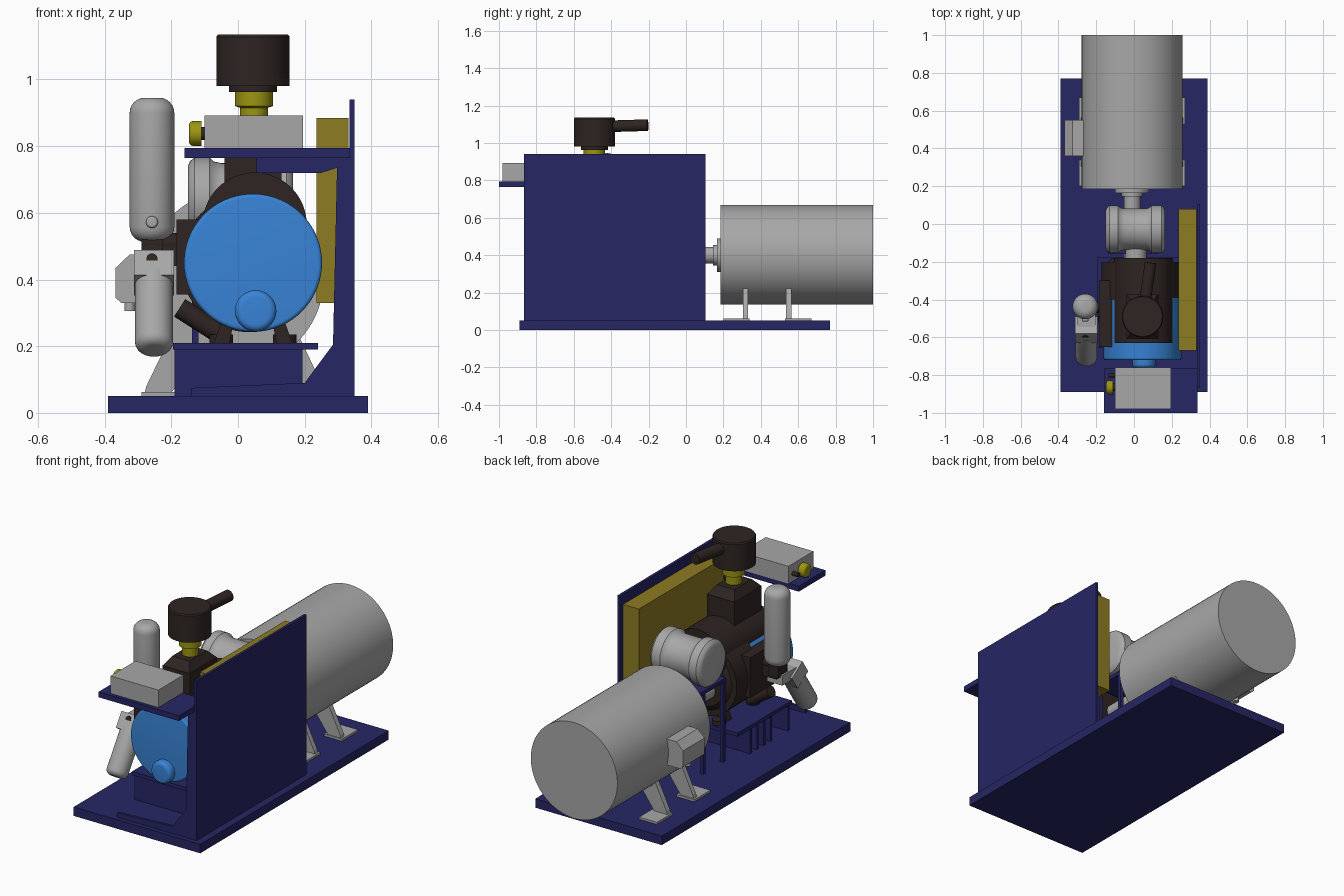
import bpy, bmesh, math
from mathutils import Vector

if "Cube" in bpy.data.objects:
    bpy.data.objects.remove(bpy.data.objects["Cube"])


def mat(name, r, g, b):
    m = bpy.data.materials.new(name)
    m.diffuse_color = (r, g, b, 1)
    m.use_nodes = True
    m.node_tree.nodes["Principled BSDF"].inputs["Base Color"].default_value = m.diffuse_color
    return m


GREY = mat("light_grey", 0.39, 0.39, 0.39)
NAVY = mat("navy", 0.019, 0.019, 0.13)
DARK = mat("dark_brown", 0.027, 0.018, 0.016)
OCHRE = mat("ochre", 0.27, 0.20, 0.016)
YELLOW = mat("olive_yellow", 0.33, 0.30, 0.006)
BLUE = mat("bright_blue", 0.04, 0.23, 0.68)


def finish(name, bm, m, smooth=False):
    bmesh.ops.recalc_face_normals(bm, faces=bm.faces)
    if smooth:
        for f in bm.faces:
            f.smooth = True
        for e in bm.edges:
            if len(e.link_faces) == 2 and e.calc_face_angle(0) > math.radians(35):
                e.smooth = False
    me = bpy.data.meshes.new(name)
    bm.to_mesh(me)
    bm.free()
    me.materials.append(m)
    ob = bpy.data.objects.new(name, me)
    bpy.context.collection.objects.link(ob)
    return ob


def box(name, m, x0, x1, y0, y1, z0, z1):
    bm = bmesh.new()
    bmesh.ops.create_cube(bm, size=1)
    for v in bm.verts:
        v.co = ((x0 + x1) / 2 + v.co.x * (x1 - x0),
                (y0 + y1) / 2 + v.co.y * (y1 - y0),
                (z0 + z1) / 2 + v.co.z * (z1 - z0))
    return finish(name, bm, m)


def prism(name, m, pts, y0, y1):
    """Extrude an x-z outline from y0 to y1."""
    bm = bmesh.new()
    f = bm.faces.new([bm.verts.new((x, y0, z)) for x, z in pts])
    new = bmesh.ops.extrude_face_region(bm, geom=[f])["geom"]
    bmesh.ops.translate(bm, vec=(0, y1 - y0, 0),
                        verts=[v for v in new if isinstance(v, bmesh.types.BMVert)])
    return finish(name, bm, m)


def lathe(name, m, origin, axis, profile, n=48):
    """Spin (distance, radius) pairs about an axis, capped at both ends."""
    q = Vector((0, 0, 1)).rotation_difference(Vector(axis).normalized())
    o = Vector(origin)
    bm = bmesh.new()
    rings = []
    for t, r in profile:
        rings.append([bm.verts.new(o + q @ Vector((r * math.cos(2 * math.pi * i / n),
                                                   r * math.sin(2 * math.pi * i / n), t)))
                      for i in range(n)])
    for a, b in zip(rings, rings[1:]):
        for i in range(n):
            j = (i + 1) % n
            bm.faces.new((a[i], a[j], b[j], b[i]))
    bm.faces.new(rings[0][::-1])
    bm.faces.new(rings[-1])
    return finish(name, bm, m, True)


def rod(name, m, a, b, r, n=32):
    d = Vector(b) - Vector(a)
    return lathe(name, m, a, d, [(0, r), (d.length, r)], n)


def rounded(length, r, e, both=True):
    """Profile of a cylinder with rounded ends of edge radius e."""
    arc = [(e - e * math.cos(a), r - e + e * math.sin(a))
           for a in [math.pi / 2 * k / 6 for k in range(7)]]
    end = [(length - t, q) for t, q in reversed(arc)]
    return (arc if both else [(0, r)]) + end


# base, side panel and its frame
box("base_plate", NAVY, -0.39, 0.39, -0.89, 0.77, 0, 0.05)
box("side_panel", NAVY, 0.335, 0.35, -0.865, 0.105, 0.05, 0.94)
prism("panel_frame", NAVY, [(-0.14, 0.05), (-0.14, 0.075), (0.2, 0.09), (0.285, 0.205),
      (0.297, 0.735), (0.25, 0.72), (0.055, 0.72), (0.055, 0.765), (0.336, 0.765),
      (0.336, 0.05)], -0.865, -0.85)
box("cooler", OCHRE, 0.235, 0.332, -0.67, 0.08, 0.33, 0.885)

# control shelf with box and stop button
box("control_shelf", NAVY, -0.16, 0.336, -1.0, -0.765, 0.765, 0.795)
box("control_box", GREY, -0.10, 0.195, -0.98, -0.76, 0.795, 0.892)
rod("button_stem", DARK, (-0.10, -0.865, 0.838), (-0.125, -0.865, 0.838), 0.02)
lathe("stop_button", YELLOW, (-0.11, -0.865, 0.838), (-1, 0, 0), rounded(0.037, 0.037, 0.012, False))
rod("switch", DARK, (-0.10, -0.80, 0.838), (-0.135, -0.80, 0.838), 0.012, 20)

# motor with hub and terminal box
lathe("motor", GREY, (-0.01, 0.185, 0.402), (0, 1, 0), [(0, 0.267), (0.815, 0.267)], 72)
lathe("motor_hub", GREY, (-0.01, 0.145, 0.40), (0, 1, 0),
      [(0, 0.055), (0.02, 0.055), (0.02, 0.09), (0.045, 0.09)])
rod("coupling", GREY, (-0.01, -0.19, 0.40), (-0.01, 0.15, 0.40), 0.044)
prism("terminal_box", GREY, [(-0.2, 0.475), (-0.325, 0.475), (-0.367, 0.435), (-0.367, 0.345),
      (-0.35, 0.33), (-0.2, 0.33)], 0.36, 0.55)
rod("cable_gland", GREY, (-0.325, 0.45, 0.305), (-0.325, 0.45, 0.34), 0.016, 20)

# motor feet, mirrored about the motor axis
for s, side in ((-1, "left"), (1, "right")):
    for y0, y1, u0, u1, end in ((0.20, 0.34, 0.305, 0.332, "front"),
                                (0.53, 0.67, 0.535, 0.565, "back")):
        fx = sorted((-0.01 + s * 0.17, -0.01 + s * 0.28))
        box(f"motor_foot_{side}_{end}", GREY, fx[0], fx[1], y0, y1, 0.05, 0.062)
        prism(f"motor_leg_{side}_{end}", GREY,
              [(-0.01 + s * dx, z) for dx, z in
               ((0.27, 0.06), (0.265, 0.08), (0.195, 0.225), (0.11, 0.17), (0.19, 0.06))], u0, u1)

# compressor stand with ribs
box("stand_plate", NAVY, -0.195, 0.24, -0.655, -0.177, 0.19, 0.21)
box("stand_front", NAVY, -0.19, 0.193, -0.64, -0.625, 0.05, 0.19)
for i in range(4):
    y = -0.30 - 0.06 * i
    box(f"stand_rib_{i + 1}", NAVY, -0.19, 0.193, y - 0.008, y + 0.008, 0.05, 0.19)

# compressor housing, front drum and pads
CX = 0.045
lathe("front_drum", BLUE, (CX, -0.39, 0.45), (0, -1, 0), rounded(0.33, 0.207, 0.012, False), 72)
lathe("drum_boss", BLUE, (0.053, -0.70, 0.306), (0, -1, 0), rounded(0.062, 0.062, 0.02, False))
lathe("rear_housing", DARK, (0.035, -0.18, 0.45), (0, -1, 0),
      [(0, 0.15), (0.02, 0.175), (0.02, 0.208), (0.22, 0.208)], 64)
rod("upper_housing", DARK, (0.05, -0.18, 0.565), (0.05, -0.63, 0.565), 0.156, 64)
box("side_port", DARK, -0.185, -0.08, -0.65, -0.30, 0.355, 0.58)
rod("drain_pipe", DARK, (-0.175, -0.50, 0.315), (-0.05, -0.50, 0.235), 0.031)
for y in (-0.57, -0.27):
    for s in (-1, 1):
        x = CX + s * 0.095
        prism("housing_leg", DARK, [(x + s * 0.022, 0.21), (x - s * 0.025, 0.21),
              (x - s * 0.04, 0.29), (x - s * 0.005, 0.29)], y - 0.03, y + 0.03)
        rod("leg_pad", DARK, (x, y + 0.05, 0.21), (x, y + 0.05, 0.235), 0.035)

# intake: tapered neck, coupling and filter
box("intake_neck", DARK, -0.04, 0.13, -0.61, -0.37, 0.62, 0.825)
lathe("intake_taper", DARK, (0, 0, 0), (0, 0, 1), [(0.825, 0.7071), (0.87, 0.46)], 4)
taper = bpy.data.objects["intake_taper"].data
for v in taper.vertices:  # turn the four-sided ring into a rectangle
    x, y = v.co.x, v.co.y
    v.co.x = CX + (x - y) / 1.0 * 0.118
    v.co.y = -0.49 + (x + y) / 1.0 * 0.168
for p in taper.polygons:
    p.use_smooth = False
lathe("intake_hose", YELLOW, (CX + 0.003, -0.49, 0.865), (0, 0, 1),
      [(0, 0.042), (0.05, 0.042), (0.055, 0.057), (0.1, 0.057)])
lathe("air_filter", DARK, (CX, -0.49, 0.963), (0, 0, 1),
      [(0, 0.072), (0.017, 0.072), (0.017, 0.11), (0.165, 0.11), (0.172, 0.105)], 56)
rod("filter_spout", DARK, (0.05, -0.47, 1.087), (0.088, -0.205, 1.095), 0.031)

# cross-mounted filter on a small stand
lathe("cross_canister", GREY, (-0.15, -0.028, 0.64), (1, 0, 0),
      [(0, 0.1), (0.006, 0.115), (0.02, 0.126), (0.065, 0.126), (0.078, 0.114), (0.1, 0.109),
       (0.215, 0.109), (0.23, 0.114), (0.243, 0.126), (0.295, 0.126), (0.309, 0.115),
       (0.315, 0.1)])
rod("canister_port", GREY, (0.01, -0.19, 0.62), (0.01, -0.05, 0.62), 0.055)
box("canister_shelf", NAVY, -0.135, 0.13, -0.16, 0.06, 0.49, 0.51)
for x in (-0.128, 0.12):
    for y in (-0.14, 0.035):
        box("canister_post", NAVY, x - 0.01, x + 0.01, y - 0.01, y + 0.01, 0.05, 0.49)

# upright separator bottle and its fittings
SX = -0.258
lathe("separator_bottle", GREY, (SX, -0.437, 0.513), (0, 0, 1), rounded(0.432, 0.067, 0.045))
lathe("bottle_plug", GREY, (SX, -0.49, 0.572), (0, -1, 0), rounded(0.026, 0.018, 0.008, False), 24)
box("bottle_mount", DARK, -0.29, -0.225, -0.48, -0.40, 0.455, 0.52)
rod("mount_pipe", DARK, (-0.25, -0.44, 0.51), (-0.15, -0.44, 0.51), 0.03)
box("mount_link", DARK, -0.27, -0.17, -0.47, -0.41, 0.44, 0.50)

# slanted filter with block head
slant = Vector((0, -0.56, -0.83)).normalized()
lathe("slanted_filter", GREY, (-0.252, -0.575, 0.40), slant, rounded(0.255, 0.057, 0.03, False))
head = box("filter_head", GREY, -0.06, 0.06, -0.055, 0.055, -0.045, 0.045)
head.location = (-0.252, -0.56, 0.42)
head.rotation_euler = (-math.radians(34), 0, 0)
box("head_link", GREY, -0.30, -0.205, -0.55, -0.42, 0.41, 0.465)
rod("head_nub", DARK, (SX, -0.57, 0.455), (SX, -0.60, 0.462), 0.017, 20)
